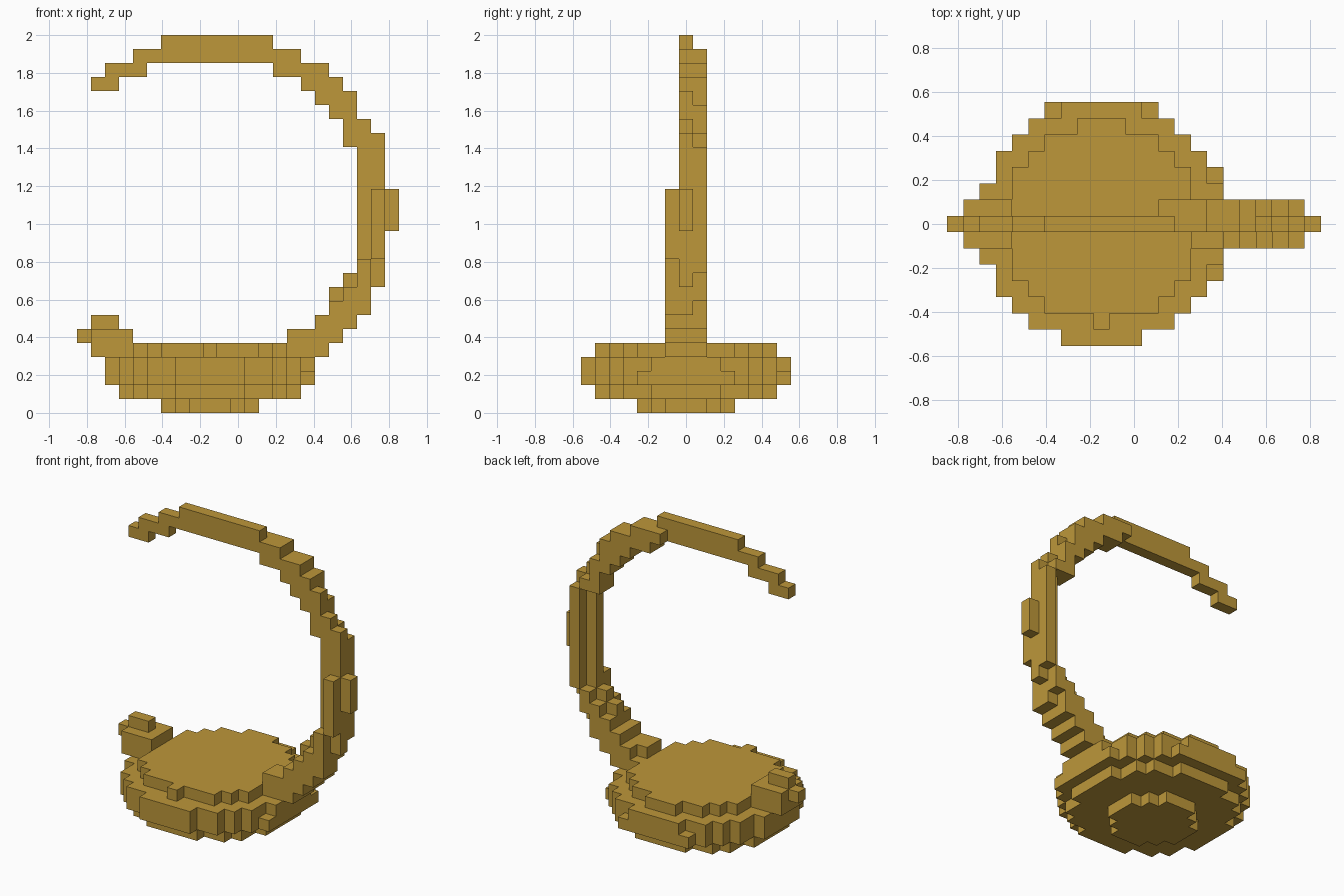
import bpy
import bmesh
from mathutils import Vector

cube = bpy.data.objects.get("Cube")
if cube:
    bpy.data.objects.remove(cube, do_unlink=True)

UNIT = 2 / 27                      # edge of one block
ORIGIN = Vector((11.5, 7.5, 0))    # grid point placed at the world origin
MID = 7                            # middle row, front to back
BOWL_X = 9                         # column of the bowl's axis

gold = bpy.data.materials.new("Gold")
gold.use_nodes = True
gold.diffuse_color = (0.51, 0.31, 0.042, 1)
shader = next(n for n in gold.node_tree.nodes if n.type == "BSDF_PRINCIPLED")
shader.inputs["Base Color"].default_value = gold.diffuse_color


def span(first, last, row, low, high=None):
    """Blocks from column first to last in one row, over a range of layers."""
    high = low if high is None else high
    return {(x, row, z) for x in range(first, last + 1) for z in range(low, high + 1)}


def disc(layer, half_widths):
    """Round layer; half widths run from the middle row outwards."""
    blocks = set()
    for step, half in enumerate(half_widths):
        for row in (MID - step, MID + step):
            blocks |= span(BOWL_X - half, BOWL_X + half, row, layer)
    return blocks


def strip(row, spans):
    """One row of the curved arm, given as (layer, first column, last column)."""
    blocks = set()
    for layer, first, last in spans:
        blocks |= span(first, last, row, layer)
    return blocks


# Bowl: foot, lower wall, belly and rim
bowl = disc(0, (3, 3, 2, 1))
bowl |= disc(1, (6, 6, 6, 5, 5, 4, 2))
for layer in (2, 3):
    bowl |= disc(layer, (7, 7, 7, 6, 6, 5, 4, 2))
bowl |= disc(4, (6, 6, 5, 5, 4, 3, 0))
for row in (MID - 3, MID + 3):                 # uneven edges of the belly
    bowl |= span(16, 16, row, 2)
bowl |= span(6, 12, MID + 7, 2)
bowl |= span(8, 10, MID + 6, 4)

# Short raised end opposite the arm
stub = span(0, 3, MID, 5) | span(1, 2, MID, 6)
for row in (MID - 1, MID, MID + 1):
    stub |= span(1, 3, row, 4, 5)

# Curved arm: full middle row, thinner front and back rows
arm = strip(MID, [
    (4, 15, 17), (5, 15, 18), (6, 17, 19), (7, 18, 20), (8, 18, 20), (9, 19, 21),
    (19, 19, 21), (20, 19, 20), (21, 18, 19), (22, 17, 19), (23, 16, 18),
    (24, 14, 17), (25, 4, 15), (26, 6, 13), (24, 2, 4), (23, 1, 2)])
arm |= span(20, 21, MID, 10, 18)
arm |= span(22, 22, MID, 13, 15)
arm |= strip(MID - 1, [
    (4, 15, 17), (5, 15, 18), (6, 17, 19), (7, 18, 20), (8, 19, 20),
    (9, 20, 20), (10, 20, 20)])
arm |= span(21, 21, MID - 1, 11, 15)
arm |= strip(MID + 1, [
    (4, 15, 17), (5, 16, 18), (6, 17, 19), (7, 18, 19), (8, 19, 20), (9, 20, 20),
    (19, 19, 20), (20, 19, 19), (21, 18, 19), (22, 17, 18), (23, 16, 18),
    (24, 14, 17), (25, 13, 15)])
arm |= span(21, 21, MID + 1, 10, 18)

stub -= bowl
arm -= bowl
solid = bowl | stub | arm


def build(name, blocks):
    """Skin the exposed sides of the blocks and merge flat areas."""
    bm = bmesh.new()
    corners = {}

    def corner(point):
        key = tuple(round(c) for c in point)
        if key not in corners:
            corners[key] = bm.verts.new((Vector(key) - ORIGIN) * UNIT)
        return corners[key]

    axes = [Vector((1, 0, 0)), Vector((0, 1, 0)), Vector((0, 0, 1))]
    for block in sorted(blocks):
        base = Vector(block)
        for a in range(3):
            n, u, v = axes[a], axes[(a + 1) % 3], axes[(a + 2) % 3]
            for sign in (-1, 1):
                if tuple(round(c) for c in base + n * sign) in solid:
                    continue
                start = base + n if sign > 0 else base
                ring = [start, start + u, start + u + v, start + v]
                if sign < 0:
                    ring.reverse()
                bm.faces.new([corner(p) for p in ring])
    bmesh.ops.dissolve_limit(bm, angle_limit=0.01, verts=bm.verts[:], edges=bm.edges[:])
    mesh = bpy.data.meshes.new(name)
    bm.to_mesh(mesh)
    bm.free()
    mesh.materials.append(gold)
    bpy.context.collection.objects.link(bpy.data.objects.new(name, mesh))


build("bowl", bowl)
build("raised_end", stub)
build("curved_arm", arm)
